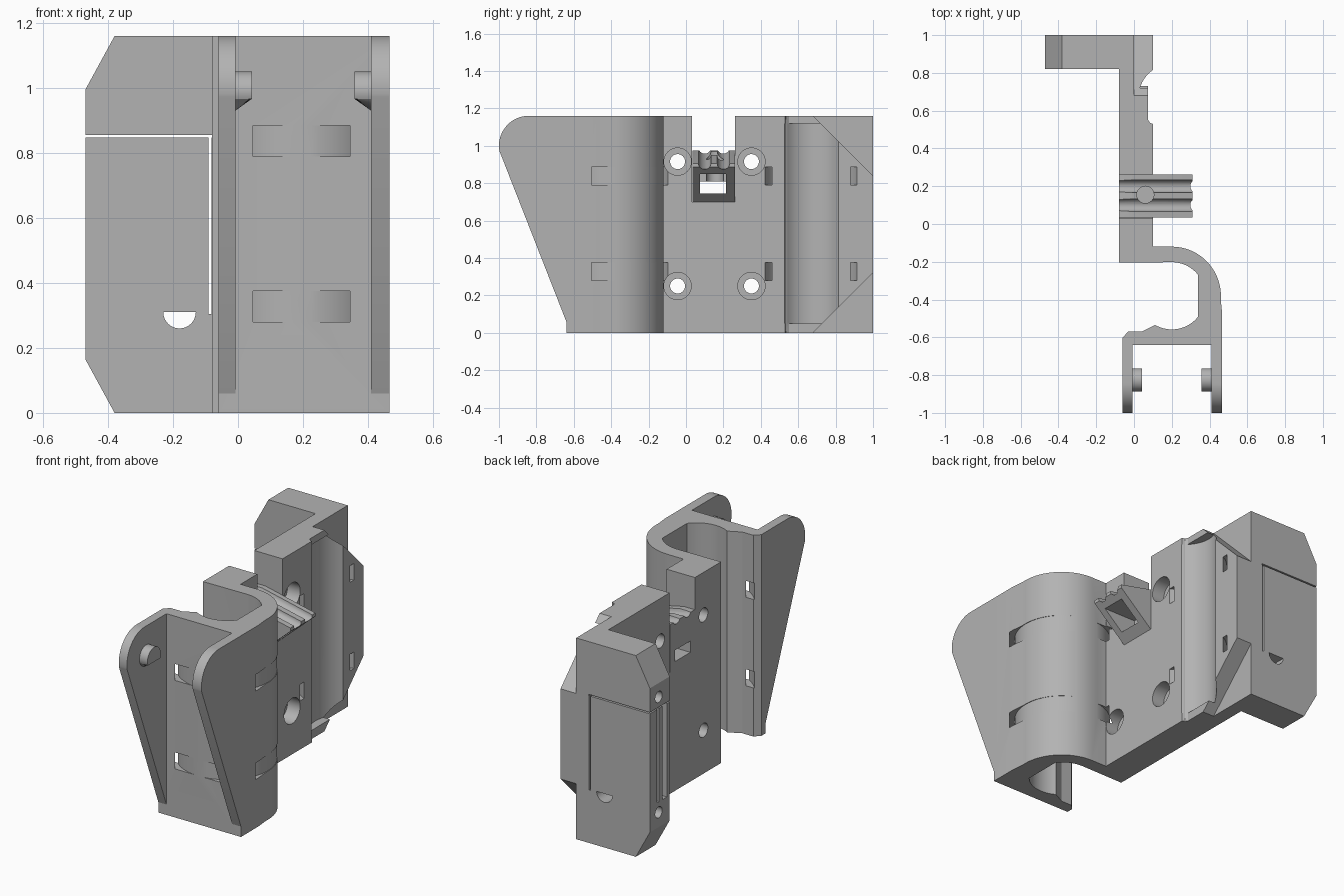
import bpy
import bmesh
from math import sin, cos, pi, radians

if "Cube" in bpy.data.objects:
    bpy.data.objects.remove(bpy.data.objects["Cube"], do_unlink=True)

H = 1.16
grey = bpy.data.materials.new("plain grey plastic")
grey.use_nodes = True
grey.diffuse_color = (0.45, 0.45, 0.45, 1)
grey.node_tree.nodes["Principled BSDF"].inputs["Base Color"].default_value = (0.45, 0.45, 0.45, 1)


def arc(cx, cy, r, a0, a1, n=16):
    return [(cx + r * cos(radians(a0 + (a1 - a0) * i / n)),
             cy + r * sin(radians(a0 + (a1 - a0) * i / n))) for i in range(n + 1)]


def circle(cx, cy, r, n=40):
    return arc(cx, cy, r, 0, 360, n)[:-1]


def rect(a0, a1, b0, b1):
    return [(a0, b0), (a1, b0), (a1, b1), (a0, b1)]


def prism(name, pts, axis, lo, hi):
    """Extrude a 2D outline along an axis; the outline uses the other two axes in order."""
    place = {"x": lambda p, d: (d, p[0], p[1]),
             "y": lambda p, d: (p[0], d, p[1]),
             "z": lambda p, d: (p[0], p[1], d)}[axis]
    bm = bmesh.new()
    ends = [[bm.verts.new(place(p, d)) for p in pts] for d in (lo, hi)]
    for ring in ends:
        bm.faces.new(ring)
    for i in range(len(pts)):
        j = (i + 1) % len(pts)
        bm.faces.new((ends[0][i], ends[0][j], ends[1][j], ends[1][i]))
    bmesh.ops.recalc_face_normals(bm, faces=bm.faces[:])
    mesh = bpy.data.meshes.new(name)
    bm.to_mesh(mesh)
    bm.free()
    mesh.materials.append(grey)
    ob = bpy.data.objects.new(name, mesh)
    bpy.context.collection.objects.link(ob)
    return ob


def cut(ob, cutter):
    mod = ob.modifiers.new("cut", "BOOLEAN")
    mod.operation = "DIFFERENCE"
    mod.solver = "EXACT"
    mod.object = cutter
    bpy.context.view_layer.objects.active = ob
    bpy.ops.object.modifier_apply(modifier=mod.name)
    bpy.data.objects.remove(cutter, do_unlink=True)


def carve(ob, pts, axis, lo, hi):
    cut(ob, prism("cutter", pts, axis, lo, hi))


# Main body: front wall, curved cradle, plate and rear block in one outline
HOOK = (0.2, -0.38)
outline = [(-0.06, -0.64), (0.467, -0.64), (0.467, -0.48)]
outline += arc(*HOOK, 0.26, -4, 90, 24)
outline += [(0.1, -0.12), (0.1, 0.53), (0.085, 0.535), (0.075, 0.55), (0.075, 0.76),
            (0.1, 0.78), (0.1, 1), (-0.47, 1), (-0.47, 0.82), (-0.08, 0.82), (-0.08, -0.205)]
outline += arc(*HOOK, 0.178, 90, 39, 12) + arc(*HOOK, 0.178, -39, -120, 16)
outline += [(0.04, -0.57), (-0.03, -0.57), (-0.06, -0.6)]
body = prism("body", outline, "z", 0, H)

# Rear tube groove with end lips, and the sloped ends of the raised layer
carve(body, circle(0.2, 0.67, 0.176, 64), "z", 0.05, 1.12)
carve(body, [(0.68, H), (1.0, 0.84), (1.1, 0.74), (1.1, 1.3), (0.68, 1.3)], "x", 0, 0.3)
carve(body, [(0.68, 0), (1.0, 0.32), (1.1, 0.42), (1.1, -0.1), (0.68, -0.1)], "x", 0, 0.3)

# Bevelled outer corners of the rear block
for s in (-1, 1):
    mid = H / 2
    corner = [(-0.47, mid + s * 0.415), (-0.38, mid + s * 0.58), (-0.37, mid + s * 0.7),
              (-0.6, mid + s * 0.7), (-0.6, mid + s * 0.177)]
    carve(body, corner, "y", 0.7, 1.1)

# Flexible tab slits, half round hole and side pockets in the rear block
carve(body, rect(-0.6, -0.08, 0.848, 0.856), "y", 0.7, 1.1)
carve(body, rect(-0.091, -0.081, 0.305, 0.852), "y", 0.7, 1.1)
carve(body, arc(-0.18, 0.31, 0.05, 180, 360), "y", 0.7, 1.1)
carve(body, rect(0.845, 0.885, 0.31, 0.85), "x", -0.6, -0.38)
carve(body, rect(0.915, 0.935, 0.31, 0.85), "x", -0.6, -0.38)

# Circular strap channels around both tube seats
for z in (0.28, 0.79):
    for cx, cy, inner, outer in ((0.195, -0.38, 0.262, 0.3), (0.2, 0.669, 0.233, 0.265)):
        ring = prism("strap_ring", circle(cx, cy, outer, 64), "z", z, z + 0.095)
        carve(ring, circle(cx, cy, inner, 64), "z", z - 0.1, z + 0.2)
        cut(body, ring)

# Counterbored screw holes and blind side holes
for z in (0.25, 0.915):
    for y in (-0.045, 0.35):
        carve(body, circle(y, z, 0.04), "x", -0.2, 0.2)
        carve(body, circle(y, z, 0.073), "x", 0.02, 0.3)
    carve(body, circle(0.92, z, 0.032), "x", -0.6, -0.3)

# Notch that holds the ridged arm
carve(body, rect(0.033, 0.263, 0.7, 1.3), "x", -0.2, 0.2)

# Ridged arm with window, grooves and a vertical hole
arm = prism("ridged_arm", [(-0.08, 0.7), (0.1, 0.7), (0.31, 0.885), (0.31, 0.905), (-0.01, 0.975),
                           (-0.08, 0.975)], "y", 0.034, 0.262)
carve(arm, rect(0.075, 0.215, 0.745, 0.81), "x", -0.2, 0.5)
carve(arm, rect(0.075, 0.215, 0.745, 0.85), "x", 0.06, 0.5)
carve(arm, circle(0.06, 0.155, 0.045), "z", 0.78, 1.2)
for y in (0.1, 0.2):
    groove = prism("groove", circle(y, 0.975, 0.033, 24), "x", -0.15, 0.4)
    for v in groove.data.vertices:
        v.co.z -= 0.22 * (v.co.x + 0.01)
    cut(arm, groove)

# Fork cheeks with rounded top and tapered front edge
cheek = [(-0.64, 0.06), (-0.64, H)] + arc(-0.84, 1.0, 0.16, 90, 190, 24)
parts = [body, arm]
for side, lo, hi in (("right", -0.06, -0.008), ("left", 0.41, 0.467)):
    parts.append(prism("fork_cheek_" + side, cheek, "x", lo, hi))

# Pivot pins with a slanted underside at the tip
for side, base, tip in (("right", -0.01, 0.043), ("left", 0.412, 0.358)):
    pin = prism("pivot_pin_" + side, circle(-0.825, 0.99, 0.061, 48), "x", base, tip)
    for v in pin.data.vertices:
        if abs(v.co.x - tip) < 0.001:
            v.co.z = max(v.co.z, 0.967)
    parts.append(pin)

for ob in parts:
    bpy.ops.object.select_all(action="DESELECT")
    ob.select_set(True)
    bpy.context.view_layer.objects.active = ob
    bpy.ops.object.shade_smooth_by_angle(angle=radians(25))
